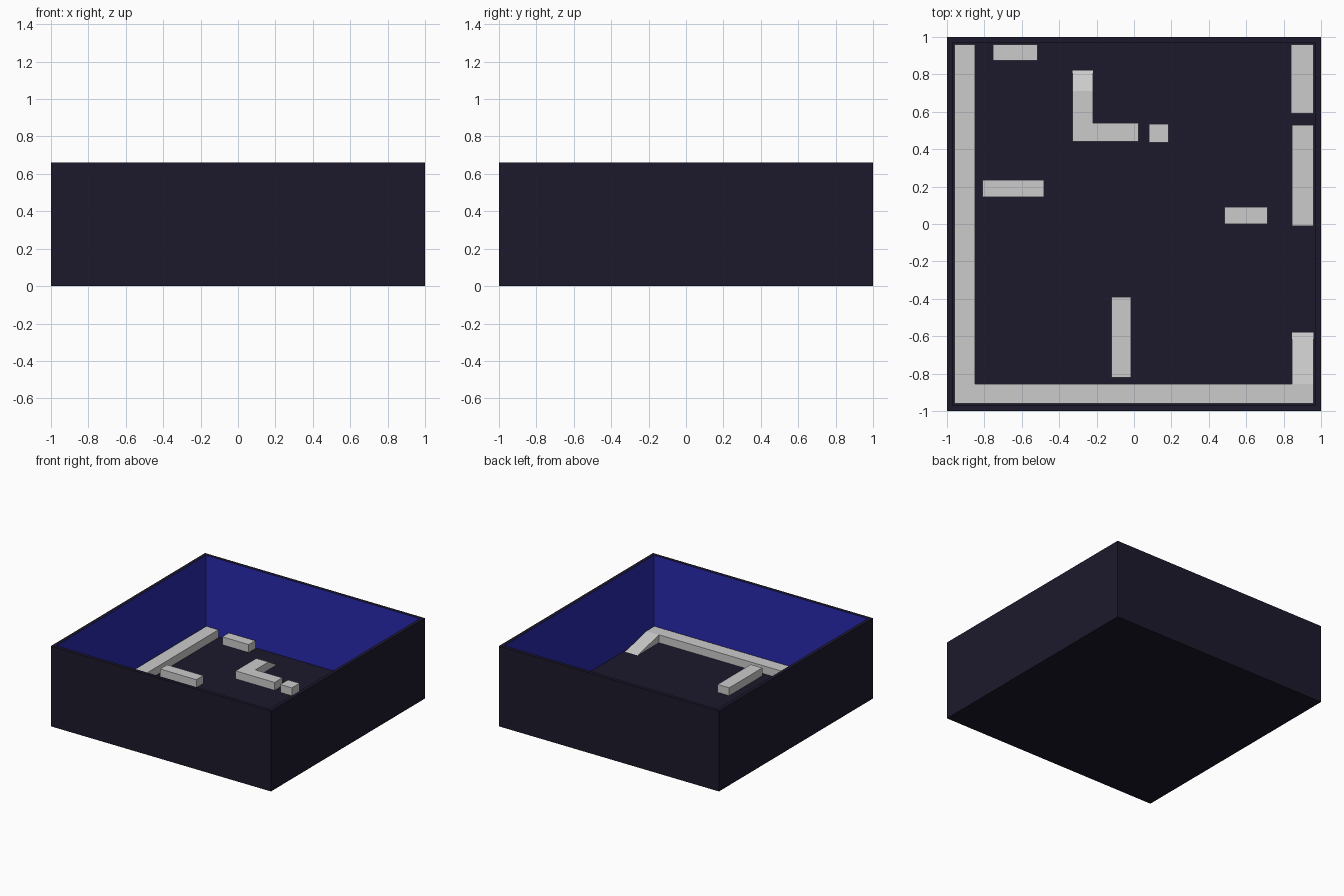
import bpy, bmesh

if "Cube" in bpy.data.objects:
    bpy.data.objects.remove(bpy.data.objects["Cube"])

H, FLOOR, TOP, RIM = 0.66, 0.02, 0.085, 0.04
INNER = 1 - RIM


def material(name, rgb):
    m = bpy.data.materials.new(name)
    m.diffuse_color = (*rgb, 1)
    m.use_nodes = True
    m.node_tree.nodes["Principled BSDF"].inputs["Base Color"].default_value = m.diffuse_color
    return m


def make_object(name, bm, mats=()):
    bmesh.ops.recalc_face_normals(bm, faces=bm.faces[:])
    mesh = bpy.data.meshes.new(name)
    bm.to_mesh(mesh)
    bm.free()
    for m in mats:
        mesh.materials.append(m)
    ob = bpy.data.objects.new(name, mesh)
    bpy.context.collection.objects.link(ob)
    return ob


def prism(name, outline, axis, depth):
    """Extrude a planar outline along one axis."""
    bm = bmesh.new()
    face = bm.faces.new([bm.verts.new(p) for p in outline])
    ext = bmesh.ops.extrude_face_region(bm, geom=[face], use_keep_orig=True)
    for v in ext["geom"]:
        if isinstance(v, bmesh.types.BMVert):
            v.co[axis] += depth
    return make_object(name, bm)


def block(name, x0, x1, y0, y1):
    return prism(name, [(x0, y0, FLOOR), (x1, y0, FLOOR), (x1, y1, FLOOR), (x0, y1, FLOOR)],
                 2, TOP - FLOOR)


def ramp(name, x0, x1, y_high, y_low):
    return prism(name, [(x0, y_high, FLOOR), (x0, y_low, FLOOR), (x0, y_high, TOP)],
                 0, x1 - x0)


# Open tray: dark shell and floor, blue inner walls
dark = material("dark_shell", (0.0116, 0.0094, 0.024))
blue = material("blue_wall", (0.022, 0.022, 0.42))
bm = bmesh.new()
bmesh.ops.create_cube(bm, size=2)
for v in bm.verts:
    v.co.z = (v.co.z + 1) / 2 * H
top = max(bm.faces, key=lambda f: f.calc_center_median().z)
bmesh.ops.inset_region(bm, faces=[top], thickness=RIM)
floor = bmesh.ops.extrude_discrete_faces(bm, faces=[top])["faces"][0]
for v in floor.verts:
    v.co.z = FLOOR
for e in floor.edges:
    for f in e.link_faces:
        if f is not floor:
            f.material_index = 1
make_object("tray", bm, (dark, blue))

# Raised ledges along the walls
block("left_ledge", -INNER, -0.85, -0.855, INNER)
block("front_ledge", -INNER, INNER, -INNER, -0.855)
block("right_ledge_back", 0.84, INNER, 0.59, INNER)
block("right_ledge_middle", 0.845, INNER, -0.01, 0.53)
ramp("right_ramp", 0.845, INNER, -0.855, -0.58)

# Free-standing blocks
block("back_block", -0.755, -0.515, 0.875, INNER)
block("left_bar", -0.81, -0.48, 0.145, 0.235)
block("right_bar", 0.485, 0.715, 0.0, 0.09)
block("front_bar", -0.12, -0.015, -0.82, -0.39)
block("small_cube", 0.08, 0.185, 0.435, 0.535)

# L-shaped block with a ramp at its end
l_shape = [(-0.33, 0.44), (0.025, 0.44), (0.025, 0.54), (-0.22, 0.54), (-0.22, 0.71), (-0.33, 0.71)]
prism("corner_block", [(x, y, FLOOR) for x, y in l_shape], 2, TOP - FLOOR)
ramp("corner_ramp", -0.33, -0.22, 0.71, 0.82)
